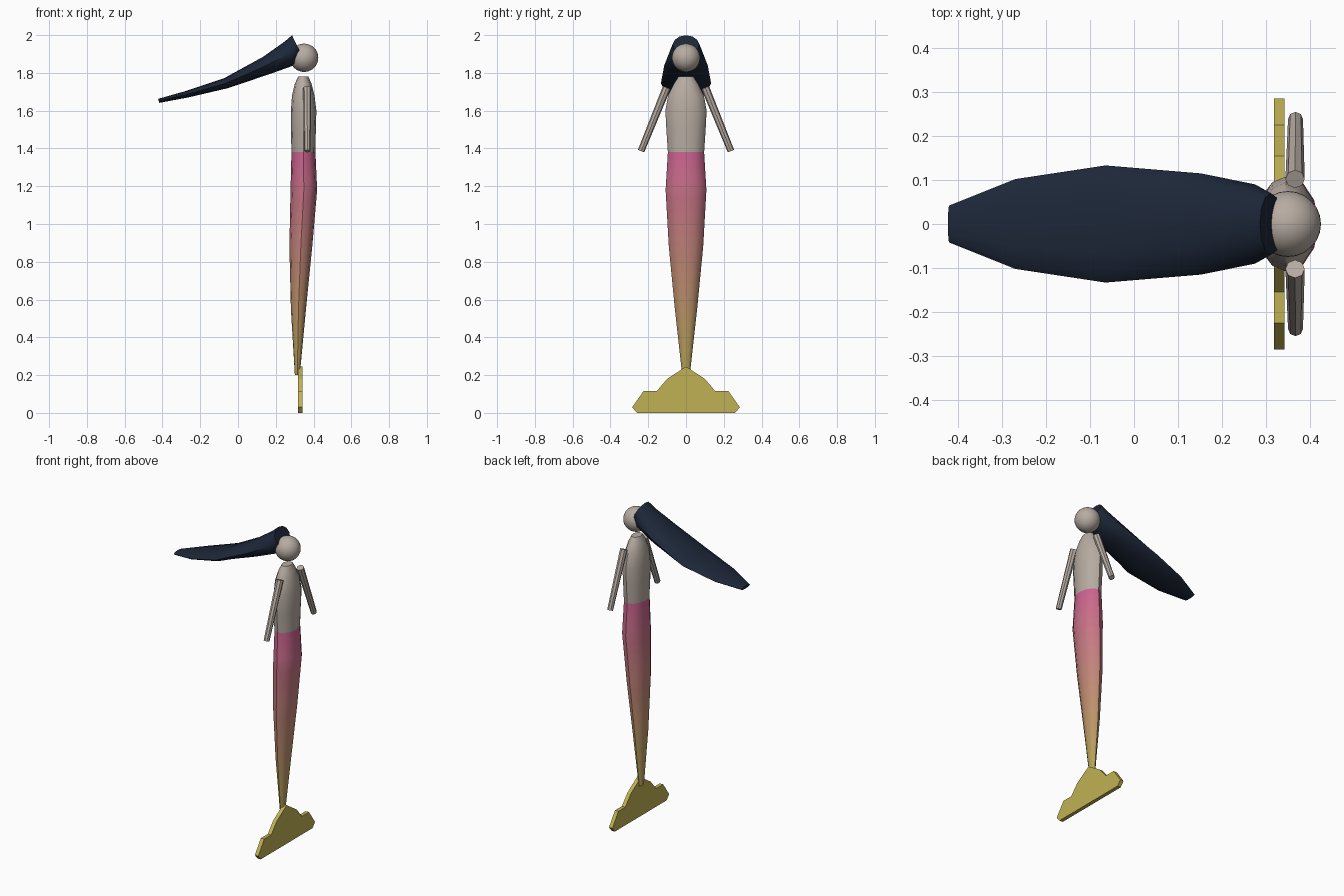
import bpy, bmesh, math
from mathutils import Vector

if "Cube" in bpy.data.objects:
    bpy.data.objects.remove(bpy.data.objects["Cube"])


def material(name, rgb):
    m = bpy.data.materials.new(name)
    m.diffuse_color = (*rgb, 1)
    m.use_nodes = True
    m.node_tree.nodes["Principled BSDF"].inputs["Base Color"].default_value = m.diffuse_color
    return m


def add_object(name, bm, mats, smooth=None):
    bmesh.ops.recalc_face_normals(bm, faces=bm.faces[:])
    me = bpy.data.meshes.new(name)
    bm.to_mesh(me)
    bm.free()
    for m in mats:
        me.materials.append(m)
    ob = bpy.data.objects.new(name, me)
    bpy.context.collection.objects.link(ob)
    if smooth:
        bpy.ops.object.select_all(action='DESELECT')
        ob.select_set(True)
        bpy.context.view_layer.objects.active = ob
        bpy.ops.object.shade_smooth_by_angle(angle=math.radians(smooth))
    return ob


def loft(name, rings, sides, mats, smooth=40):
    """rings: (centre, half axis vector 1, half axis vector 2)"""
    bm = bmesh.new()
    loops = []
    for c, u, v in rings:
        angles = [2 * math.pi * i / sides for i in range(sides)]
        loops.append([bm.verts.new(c + u * math.cos(a) + v * math.sin(a)) for a in angles])
    for k, (a, b) in enumerate(zip(loops, loops[1:])):
        for i in range(sides):
            j = (i + 1) % sides
            f = bm.faces.new((a[i], a[j], b[j], b[i]))
            f.material_index = min(k, len(mats) - 1)
    bm.faces.new(loops[0])
    bm.faces.new(loops[-1]).material_index = len(mats) - 1
    return add_object(name, bm, mats, smooth)


def upright(z, x0, x1, hy):
    return Vector(((x0 + x1) / 2, 0, z)), Vector(((x1 - x0) / 2, 0, 0)), Vector((0, hy, 0))


skin = material("skin", (0.47, 0.41, 0.36))
gold = material("gold", (0.53, 0.44, 0.09))
dark = material("dark_hair", (0.012, 0.02, 0.04))

# Torso
loft("torso", [upright(*r) for r in [
    (1.38, 0.283, 0.41, 0.096), (1.5, 0.28, 0.412, 0.104), (1.6, 0.28, 0.415, 0.109),
    (1.68, 0.286, 0.405, 0.095), (1.74, 0.3, 0.39, 0.066), (1.78, 0.318, 0.373, 0.04)]],
    12, [skin])

# Tail, resampled into bands that fade from pink to gold
keys = [(1.38, 0.283, 0.41, 0.096), (1.18, 0.278, 0.419, 0.108), (0.88, 0.272, 0.393, 0.091),
        (0.55, 0.28, 0.36, 0.059), (0.2, 0.301, 0.327, 0.02)]
tail = []
for a, b in zip(keys, keys[1:]):
    for s in range(5):
        tail.append(tuple(p + (q - p) * s / 5 for p, q in zip(a, b)))
tail.append(keys[-1])
pink, end = (0.60, 0.12, 0.28), (0.48, 0.36, 0.10)
bands = []
for i in range(len(tail) - 1):
    t = min(1, (1.38 - (tail[i][0] + tail[i + 1][0]) / 2) / 1.1)
    bands.append(material(f"tail_{i}", [p + (q - p) * t for p, q in zip(pink, end)]))
loft("tail", [upright(*r) for r in tail], 12, bands)

# Flat tail fin
half = [(0.1, 0.18), (0.155, 0.115), (0.225, 0.115), (0.285, 0.03), (0.26, 0.0)]
outline = [(0, 0.245)] + half + [(-y, z) for y, z in reversed(half)]
bm = bmesh.new()
face = bm.faces.new([bm.verts.new((0.318, y, z)) for y, z in outline])
ext = bmesh.ops.extrude_face_region(bm, geom=[face])
bmesh.ops.translate(bm, vec=(0.024, 0, 0),
                    verts=[v for v in ext["geom"] if isinstance(v, bmesh.types.BMVert)])
add_object("tail_fin", bm, [gold])

# Head
bm = bmesh.new()
bmesh.ops.create_uvsphere(bm, u_segments=24, v_segments=16, radius=0.075)
bmesh.ops.translate(bm, vec=(0.35, 0, 1.88), verts=bm.verts[:])
add_object("head", bm, [skin], 60)

# Arms
for side, label in ((1, "left"), (-1, "right")):
    top, hand = Vector((0.366, side * 0.102, 1.722)), Vector((0.367, side * 0.238, 1.386))
    across = (hand - top).cross(Vector((1, 0, 0))).normalized()
    loft(f"{label}_arm", [(top, Vector((0.022, 0, 0)), across * 0.022),
                          (hand, Vector((0.017, 0, 0)), across * 0.018)], 8, [skin])

# Hair streaming behind: x, z, half width, half thickness, backward lean
hair = []
for x, z, hy, ht, deg in [(0.311, 1.948, 0.07, 0.057, 26), (0.275, 1.904, 0.09, 0.068, 24),
                          (0.152, 1.84, 0.115, 0.049, 24), (-0.065, 1.745, 0.133, 0.028, 20),
                          (-0.27, 1.687, 0.102, 0.018, 16), (-0.42, 1.652, 0.042, 0.011, 15)]:
    a = math.radians(deg)
    hair.append((Vector((x, 0, z)), Vector((0, hy, 0)),
                 Vector((-math.sin(a), 0, math.cos(a))) * ht))
loft("hair", hair, 12, [dark])
